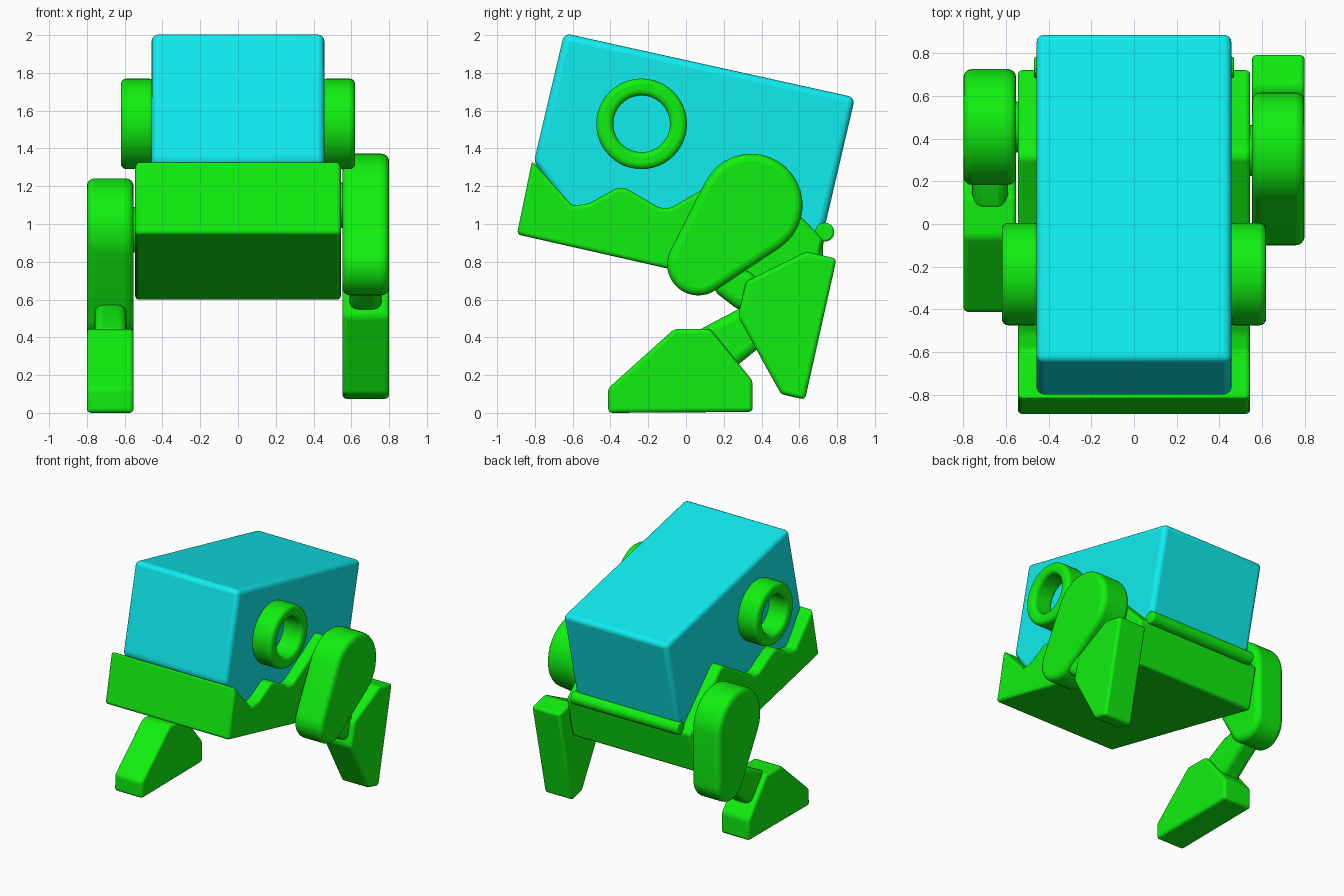
import bpy, bmesh, math
from mathutils import Vector

cube = bpy.data.objects.get("Cube")
if cube:
    bpy.data.objects.remove(cube, do_unlink=True)


def material(name, color):
    mat = bpy.data.materials.new(name)
    mat.use_nodes = True
    mat.diffuse_color = color
    mat.node_tree.nodes["Principled BSDF"].inputs["Base Color"].default_value = color
    return mat


GREEN = material("green", (0.005, 0.87, 0.005, 1))
CYAN = material("cyan", (0.005, 0.85, 0.87, 1))


def finish(name, bm, mat, bevel):
    """Turn a bmesh into an object with rounded edges."""
    bmesh.ops.recalc_face_normals(bm, faces=bm.faces)
    mesh = bpy.data.meshes.new(name)
    bm.to_mesh(mesh)
    bm.free()
    mesh.materials.append(mat)
    obj = bpy.data.objects.new(name, mesh)
    bpy.context.collection.objects.link(obj)
    mod = obj.modifiers.new("rounded_edges", "BEVEL")
    mod.width = bevel
    mod.segments = 4
    mod.limit_method = "ANGLE"
    mod.angle_limit = math.radians(20)
    bpy.ops.object.select_all(action="DESELECT")
    obj.select_set(True)
    bpy.context.view_layer.objects.active = obj
    bpy.ops.object.shade_smooth_by_angle(angle=math.radians(35))
    return obj


def prism(name, outline, x0, x1, mat, bevel):
    """Extrude a side outline of (y, z) points from x0 to x1."""
    bm = bmesh.new()
    face = bm.faces.new([bm.verts.new((x0, y, z)) for y, z in outline])
    out = bmesh.ops.extrude_face_region(bm, geom=[face])
    moved = [v for v in out["geom"] if isinstance(v, bmesh.types.BMVert)]
    bmesh.ops.translate(bm, verts=moved, vec=(x1 - x0, 0, 0))
    return finish(name, bm, mat, bevel)


def ring(name, x0, x1, center, inner, outer):
    """Spin a rectangle around an axis along x."""
    cy, cz = center
    bm = bmesh.new()
    corners = [(x0, inner), (x1, inner), (x1, outer), (x0, outer)]
    verts = [bm.verts.new((x, cy, cz + r)) for x, r in corners]
    edges = [bm.edges.new((verts[i], verts[i - 1])) for i in range(4)]
    bmesh.ops.spin(bm, geom=verts + edges, cent=(0, cy, cz), axis=(1, 0, 0),
                   angle=math.tau, steps=48)
    bmesh.ops.remove_doubles(bm, verts=bm.verts, dist=0.0005)
    return finish(name, bm, GREEN, 0.03)


def tapered_capsule(hip, knee, big, small, steps=20):
    """Outline of two circles joined by their outer tangents."""
    axis = Vector(hip) - Vector(knee)
    base = math.atan2(axis.y, axis.x)
    turn = math.acos((small - big) / axis.length)
    points = []
    for c, r, a, b in ((hip, big, -turn, turn),
                       (knee, small, turn, math.tau - turn)):
        for i in range(steps + 1):
            t = base + a + (b - a) * i / steps
            points.append((c[0] + r * math.cos(t), c[1] + r * math.sin(t)))
    return points


FOOT = [(0, 0), (0, 0.13), (0.35, 0.445), (0.54, 0.445), (0.765, 0.17), (0.765, 0.005)]


def foot_outline(toe, degrees):
    c, s = math.cos(math.radians(degrees)), math.sin(math.radians(degrees))
    return [(toe[0] + y * c - z * s, toe[1] + y * s + z * c) for y, z in FOOT]


# Head block, sunk into the jaw
head = [(-0.645, 2.01), (0.895, 1.67), (0.722, 0.93), (0.6, 0.88),
        (-0.6, 1.03), (-0.805, 1.33)]
prism("head", head, -0.457, 0.457, CYAN, 0.035)

# Lower body with a wavy jaw line
jaw = [(-0.895, 0.945), (-0.815, 1.335), (-0.6, 1.095), (-0.51, 1.11),
       (-0.36, 1.195), (-0.31, 1.185), (-0.14, 1.085), (-0.08, 1.085),
       (0.31, 1.315), (0.35, 1.3), (0.725, 0.92), (0.65, 0.595)]
prism("jaw_body", jaw, -0.545, 0.545, GREEN, 0.035)

# Hinge rod along the back of the head
bm = bmesh.new()
bmesh.ops.create_cone(bm, cap_ends=True, segments=24, radius1=0.05,
                      radius2=0.05, depth=0.94)
for v in bm.verts:
    v.co = (v.co.z, v.co.x + 0.735, v.co.y + 0.957)
finish("hinge_rod", bm, GREEN, 0.012)

# Eye rings on both sides
for side, sign in (("left", 1), ("right", -1)):
    ring(side + "_eye_ring", sign * 0.44, sign * 0.62, (-0.235, 1.53), 0.15, 0.24)

# Legs: raised on the left, planted on the right
legs = [
    ("left", 1, (0.345, 1.1), (0.065, 0.787), (0.63, 0.07), 77,
     [(0.14, 0.65), (0.29, 0.535), (0.45, 0.6), (0.36, 0.74), (0.18, 0.8)]),
    ("right", -1, (0.455, 0.97), (0.56, 0.565), (-0.412, 0), 0,
     [(0.05, 0.43), (0.28, 0.55), (0.5, 0.6), (0.55, 0.46), (0.4, 0.355), (0.22, 0.21)]),
]
for side, sign, hip, knee, toe, tilt, ankle in legs:
    thigh = tapered_capsule(hip, knee, 0.272, 0.165)
    prism(side + "_thigh", thigh, sign * 0.553, sign * 0.8, GREEN, 0.04)
    prism(side + "_ankle", ankle, sign * 0.59, sign * 0.76, GREEN, 0.045)
    prism(side + "_foot", foot_outline(toe, tilt), sign * 0.553, sign * 0.8, GREEN, 0.022)
    # Hip joint hidden between thigh and body
    bm = bmesh.new()
    bmesh.ops.create_cone(bm, cap_ends=True, segments=24, radius1=0.12,
                          radius2=0.12, depth=0.2)
    for v in bm.verts:
        v.co = (sign * 0.55 + v.co.z, v.co.x + hip[0], v.co.y + hip[1])
    finish(side + "_hip_joint", bm, GREEN, 0.01)
